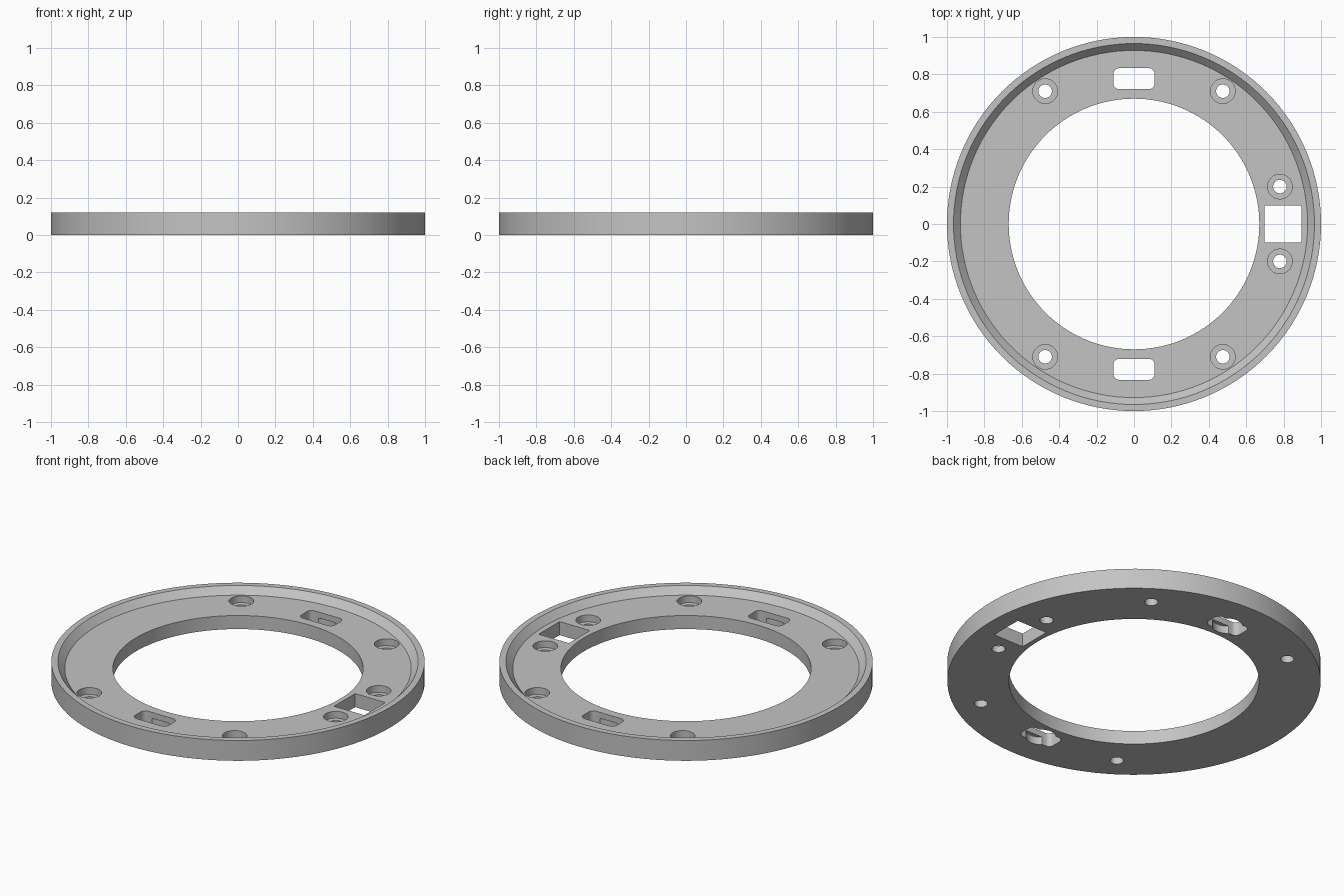
import bpy, bmesh, math

cube = bpy.data.objects.get("Cube")
if cube:
    bpy.data.objects.remove(cube, do_unlink=True)

HEIGHT, FLOOR = 0.12, 0.08
SEGMENTS = 128

grey = bpy.data.materials.new("plain grey")
grey.use_nodes = True
colour = (0.55, 0.55, 0.55, 1)
grey.diffuse_color = colour
grey.node_tree.nodes["Principled BSDF"].inputs["Base Color"].default_value = colour


def make_object(name, bm):
    bmesh.ops.recalc_face_normals(bm, faces=bm.faces)
    mesh = bpy.data.meshes.new(name)
    bm.to_mesh(mesh)
    bm.free()
    mesh.materials.append(grey)
    obj = bpy.data.objects.new(name, mesh)
    bpy.context.collection.objects.link(obj)
    return obj


def lathe(name, profile):
    """Closed (radius, z) profile turned around the z axis."""
    bm = bmesh.new()
    rings = []
    for i in range(SEGMENTS):
        a = 2 * math.pi * i / SEGMENTS
        rings.append([bm.verts.new((r * math.cos(a), r * math.sin(a), z)) for r, z in profile])
    n = len(profile)
    for i in range(SEGMENTS):
        p, q = rings[i], rings[(i + 1) % SEGMENTS]
        for j in range(n):
            k = (j + 1) % n
            bm.faces.new((p[j], q[j], q[k], p[k]))
    return make_object(name, bm)


def prism(outline, z0, z1):
    """Upright cutter with the given outline."""
    bm = bmesh.new()
    low = [bm.verts.new((x, y, z0)) for x, y in outline]
    high = [bm.verts.new((x, y, z1)) for x, y in outline]
    bm.faces.new(low[::-1])
    bm.faces.new(high)
    n = len(low)
    for i in range(n):
        k = (i + 1) % n
        bm.faces.new((low[i], low[k], high[k], high[i]))
    return make_object("cutter", bm)


def circle(cx, cy, r, n=40):
    return [(cx + r * math.cos(2 * math.pi * i / n), cy + r * math.sin(2 * math.pi * i / n))
            for i in range(n)]


def rounded_rect(cx, cy, hx, hy, r, steps=6):
    points = []
    for quarter, (sx, sy) in enumerate([(1, 1), (-1, 1), (-1, -1), (1, -1)]):
        for i in range(steps + 1):
            a = math.pi / 2 * (quarter + i / steps)
            points.append((cx + sx * (hx - r) + r * math.cos(a),
                           cy + sy * (hy - r) + r * math.sin(a)))
    return points


def cut(target, outline, z0=-0.1, z1=0.3):
    cutter = prism(outline, z0, z1)
    cutter.hide_render = True
    mod = target.modifiers.new("cut", "BOOLEAN")
    mod.operation = "DIFFERENCE"
    mod.solver = "EXACT"
    mod.object = cutter
    bpy.context.view_layer.objects.active = target
    bpy.ops.object.modifier_apply(modifier=mod.name)
    bpy.data.objects.remove(cutter, do_unlink=True)


# Flat ring with a raised rim, bevelled on its inner side
ring = lathe("mounting_ring", [(0.67, 0), (1, 0), (1, HEIGHT), (0.965, HEIGHT),
                               (0.928, FLOOR), (0.67, FLOOR)])

# Counterbored screw holes
screws = [(sx * 0.475, sy * 0.71) for sx in (-1, 1) for sy in (-1, 1)]
screws += [(0.78, 0.2), (0.78, -0.2)]
for x, y in screws:
    cut(ring, circle(x, y, 0.036))
    cut(ring, circle(x, y, 0.066), z0=0.04)

# Square opening between the two side screws
cut(ring, [(0.697, -0.098), (0.895, -0.098), (0.895, 0.098), (0.697, 0.098)])

# Rounded slots, each with a round pocket on the underside
for side in (-1, 1):
    cut(ring, rounded_rect(0, side * 0.777, 0.11, 0.056, 0.03))
    cut(ring, circle(0, side * 0.777, 0.08), z1=0.045)

# Smooth the curved walls, keep the edges crisp
bpy.ops.object.select_all(action="DESELECT")
ring.select_set(True)
bpy.context.view_layer.objects.active = ring
bpy.ops.object.shade_smooth_by_angle(angle=math.radians(30))
